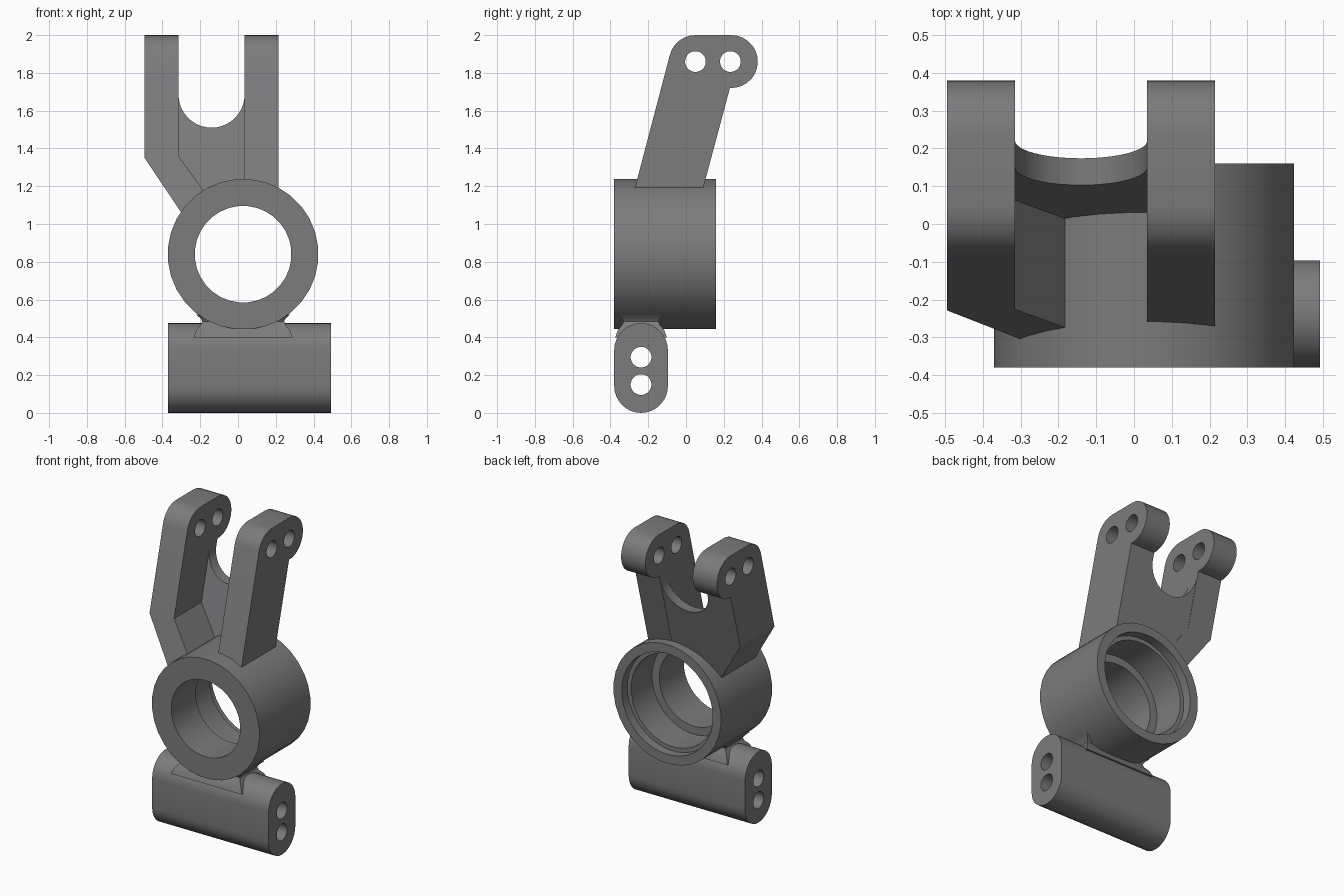
import bpy, bmesh, math

if "Cube" in bpy.data.objects:
    bpy.data.objects.remove(bpy.data.objects["Cube"])

grey = bpy.data.materials.new("dark grey")
grey.diffuse_color = (0.2, 0.2, 0.205, 1)
grey.use_nodes = True
grey.node_tree.nodes["Principled BSDF"].inputs["Base Color"].default_value = grey.diffuse_color

HUB_X, HUB_Z, HUB_R = 0.027, 0.84, 0.399
SLOPE = 0.265                                   # lean of the arms, y per z


def arc(cx, cy, r, a0, a1, n):
    """Points along an arc, angles in degrees."""
    return [(cx + r * math.cos(math.radians(a0 + (a1 - a0) * i / n)),
             cy + r * math.sin(math.radians(a0 + (a1 - a0) * i / n))) for i in range(n + 1)]


def circle(cx, cy, r, n):
    return arc(cx, cy, r, 180 / n, 360 + 180 / n, n)[:-1]


def finish(name, bm):
    bmesh.ops.recalc_face_normals(bm, faces=bm.faces)
    mesh = bpy.data.meshes.new(name)
    bm.to_mesh(mesh)
    bm.free()
    mesh.materials.append(grey)
    ob = bpy.data.objects.new(name, mesh)
    bpy.context.collection.objects.link(ob)
    return ob


def loft(name, rings, closed=False):
    """Bridge rings of points; cap the ends unless closed."""
    bm = bmesh.new()
    vs = [[bm.verts.new(p) for p in r] for r in rings]
    n = len(vs[0])
    for k in range(len(vs) if closed else len(vs) - 1):
        a, b = vs[k], vs[(k + 1) % len(vs)]
        for i in range(n):
            bm.faces.new((a[i], a[(i + 1) % n], b[(i + 1) % n], b[i]))
    if not closed:
        bm.faces.new(vs[0])
        bm.faces.new(vs[-1])
    return finish(name, bm)


def prism_x(name, pts, x0, x1):
    return loft(name, [[(x, y, z) for y, z in pts] for x in (x0, x1)])


def prism_y(name, pts, y0, y1, lean=0.0):
    return loft(name, [[(x, y + lean * (z - 1.19), z) for x, z in pts] for y in (y0, y1)])


def boolean(ob, cutter, op):
    cutter.hide_render = True
    m = ob.modifiers.new("cut", 'BOOLEAN')
    m.operation, m.object, m.solver = op, cutter, 'EXACT'
    bpy.context.view_layer.objects.active = ob
    bpy.ops.object.modifier_apply(modifier=m.name)
    bpy.data.objects.remove(cutter)


def hub_solid():
    return prism_y("hub_cutter", circle(HUB_X, HUB_Z, HUB_R - 0.003, 32), -0.379, 0.159)


def drill(ob, centres):
    for y, z in centres:
        boolean(ob, prism_x("drill", circle(y, z, 0.055, 24), -0.8, 0.8), 'DIFFERENCE')


# Bearing hub: stepped bore, wider towards the back
section = [(HUB_R, -0.38), (HUB_R, 0.16), (0.338, 0.16), (0.338, 0.10),
           (0.31, 0.10), (0.31, -0.12), (0.256, -0.12), (0.256, -0.38)]
hub = loft("bearing_hub", [[(x, y, z) for x, z in circle(HUB_X, HUB_Z, r, 32)]
                           for r, y in section], closed=True)

# Two leaning arms: front outline intersected with the side profile
side = ([(-0.27 - SLOPE * 0.29, 0.9)] + arc(0.05, 1.86, 0.14, 165, 90, 6)
        + arc(0.24, 1.86, 0.14, 90, -93, 14) + [(0.09 - SLOPE * 0.29, 0.9)])
outlines = {
    "left_arm": [(-0.495, 2.1), (-0.495, 1.35), (-0.30, 1.06), (-0.20, 0.91),
                 (-0.02, 0.95), (-0.185, 1.18), (-0.315, 1.36), (-0.315, 2.1)],
    "right_arm": [(0.035, 2.1), (0.035, 0.95), (0.215, 0.95), (0.215, 2.1)],
}
arms = []
for name, outline in outlines.items():
    arm = prism_y(name, outline, -0.8, 0.8)
    boolean(arm, prism_x("side_profile", side, -0.8, 0.8), 'INTERSECT')
    boolean(arm, hub_solid(), 'DIFFERENCE')
    drill(arm, [(0.05, 1.86), (0.235, 1.86)])
    arms.append(arm)

# Thin web between the arms with a rounded notch
notch = arc(-0.14, 1.685, 0.175, 180, 360, 20)
web = prism_y("arm_web", [(-0.33, 1.685)] + notch + [(0.05, 1.685), (0.05, 1.05),
              (-0.15, 1.05), (-0.24, 1.16), (-0.33, 1.3)], 0.018, 0.089, SLOPE)
boolean(web, hub_solid(), 'DIFFERENCE')

# Lower pivot barrel with two through holes
barrel = prism_x("pivot_barrel", arc(-0.238, 0.333, 0.142, 0, 180, 16)
                 + arc(-0.238, 0.142, 0.142, 180, 360, 16), -0.37, 0.492)
drill(barrel, [(-0.238, 0.295), (-0.238, 0.15)])

# Flared neck joining barrel and hub
neck_rings = []
for z, grow in ((0.40, 0.045), (0.44, 0.03), (0.465, 0.008), (0.485, 0.0), (0.50, 0.008), (0.52, 0.03)):
    x0, x1, y0, y1 = -0.19 - grow, 0.244 + grow, -0.33 - grow, -0.146 + grow
    neck_rings.append([(x0, y0, z), (x1, y0, z), (x1, y1, z), (x0, y1, z)])
neck = loft("neck", neck_rings)
boolean(neck, hub_solid(), 'DIFFERENCE')

# Smooth the round surfaces, keep the edges crisp
bpy.ops.object.select_all(action='DESELECT')
for ob in [hub, web, barrel, neck] + arms:
    ob.select_set(True)
bpy.context.view_layer.objects.active = hub
bpy.ops.object.shade_smooth_by_angle(angle=math.radians(30))
